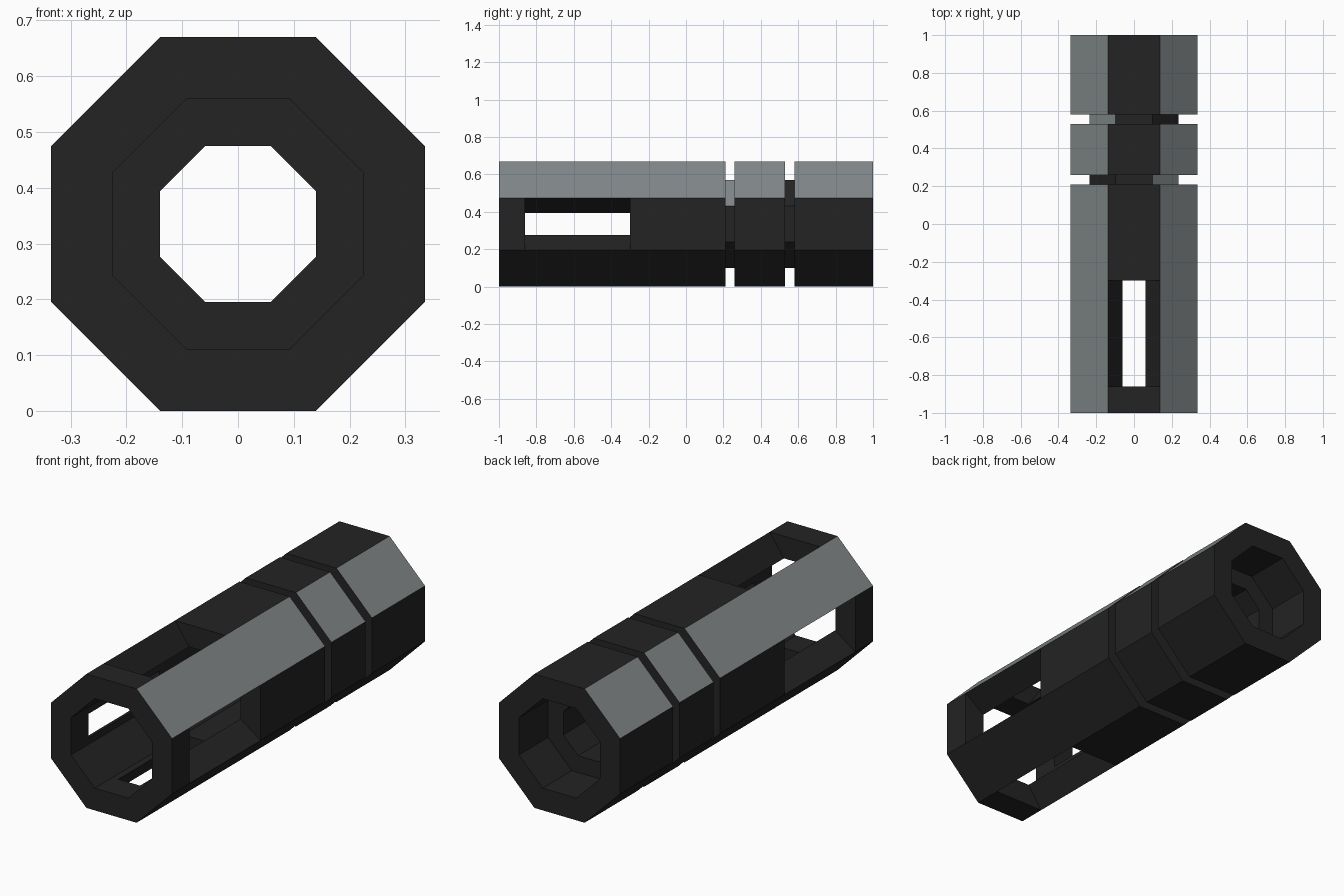
import bpy, bmesh, math
from mathutils import Vector

cube = bpy.data.objects.get("Cube")
if cube:
    bpy.data.objects.remove(cube, do_unlink=True)


def material(name, rgb):
    m = bpy.data.materials.new(name)
    m.use_nodes = True
    m.diffuse_color = (*rgb, 1)
    bsdf = m.node_tree.nodes["Principled BSDF"]
    bsdf.inputs["Base Color"].default_value = (*rgb, 1)
    bsdf.inputs["Roughness"].default_value = 0.7
    return m


black = material("matte black", (0.017, 0.017, 0.017))
grey = material("cool grey", (0.22, 0.245, 0.25))

OUT, GROOVE, BORE, NECK = 0.335, 0.235, 0.224, 0.14
Y0, Y1 = -0.86, -0.30          # slot start and end
SLOT_IN = 0.06                 # slot half width at the bore

# Closed profile (apothem, y): along the outside, then back through the bore.
# Third value lists the sides painted grey on the span that starts there.
BOTH, NONE = (0, 2), ()
profile = [
    (OUT, -1.0, BOTH), (OUT, Y0, BOTH), (OUT, Y1, BOTH), (OUT, 0.21, NONE),
    (GROOVE, 0.21, (0,)), (GROOVE, 0.26, NONE),
    (OUT, 0.26, BOTH), (OUT, 0.53, NONE),
    (GROOVE, 0.53, (2,)), (GROOVE, 0.58, NONE),
    (OUT, 0.58, BOTH), (OUT, 1.0, NONE),
    (BORE, 1.0, NONE), (BORE, 0.77, NONE), (NECK, 0.77, NONE), (NECK, 0.2, NONE),
    (BORE, 0.2, NONE), (BORE, Y1, NONE), (BORE, Y0, NONE), (BORE, -1.0, NONE),
]


def corner(a, y, k):
    ang = math.radians(22.5 + 45 * k)
    r = a / math.cos(math.radians(22.5))
    return Vector((r * math.cos(ang), y, OUT + r * math.sin(ang)))


bm = bmesh.new()
rings = [[bm.verts.new(corner(a, y, k)) for k in range(8)] for a, y, _ in profile]

# Octagonal shell, leaving the four slot openings free
for i, (a, y, painted) in enumerate(profile):
    a2, y2, _ = profile[(i + 1) % len(profile)]
    r1, r2 = rings[i], rings[(i + 1) % len(profile)]
    slot_span = {y, y2} == {Y0, Y1}
    for k in range(8):
        if slot_span and k % 2 == 1:
            continue
        n = (k + 1) % 8
        f = bm.faces.new((r1[k], r1[n], r2[n], r2[k]))
        f.material_index = 1 if k in painted else 0

# Slots: walls narrow from the full outer side to the opening in the bore
out0, out1, in1, in0 = rings[1], rings[2], rings[17], rings[18]
for k in (1, 3, 5, 7):
    n = (k + 1) % 8
    lips = []
    for y, ring in ((Y0, in0), (Y1, in1)):
        p, q = ring[k].co, ring[n].co
        mid, t = (p + q) / 2, (q - p).normalized()
        lips.append([bm.verts.new(mid - t * SLOT_IN), bm.verts.new(mid + t * SLOT_IN)])
    (p0, q0), (p1, q1) = lips
    bm.faces.new((out0[k], out1[k], p1, p0))          # side walls
    bm.faces.new((out0[n], q0, q1, out1[n]))
    bm.faces.new((out0[k], p0, q0, out0[n]))          # end walls
    bm.faces.new((out1[k], out1[n], q1, p1))
    bm.faces.new((in0[k], p0, p1, in1[k]))            # bore strips beside the opening
    bm.faces.new((in0[n], in1[n], q1, q0))
    # Slivers that close the bore sides onto the split edges
    bm.faces.new((in0[k], in0[n], q0, p0))
    bm.faces.new((in1[k], p1, q1, in1[n]))

# The slivers have no area: dissolve them so the neighbouring sides share the edges
bmesh.ops.dissolve_degenerate(bm, dist=1e-5, edges=bm.edges[:])
bmesh.ops.recalc_face_normals(bm, faces=bm.faces[:])

mesh = bpy.data.meshes.new("octagonal_slotted_tube")
bm.to_mesh(mesh)
bm.free()
mesh.materials.append(black)
mesh.materials.append(grey)
tube = bpy.data.objects.new("octagonal_slotted_tube", mesh)
bpy.context.collection.objects.link(tube)
